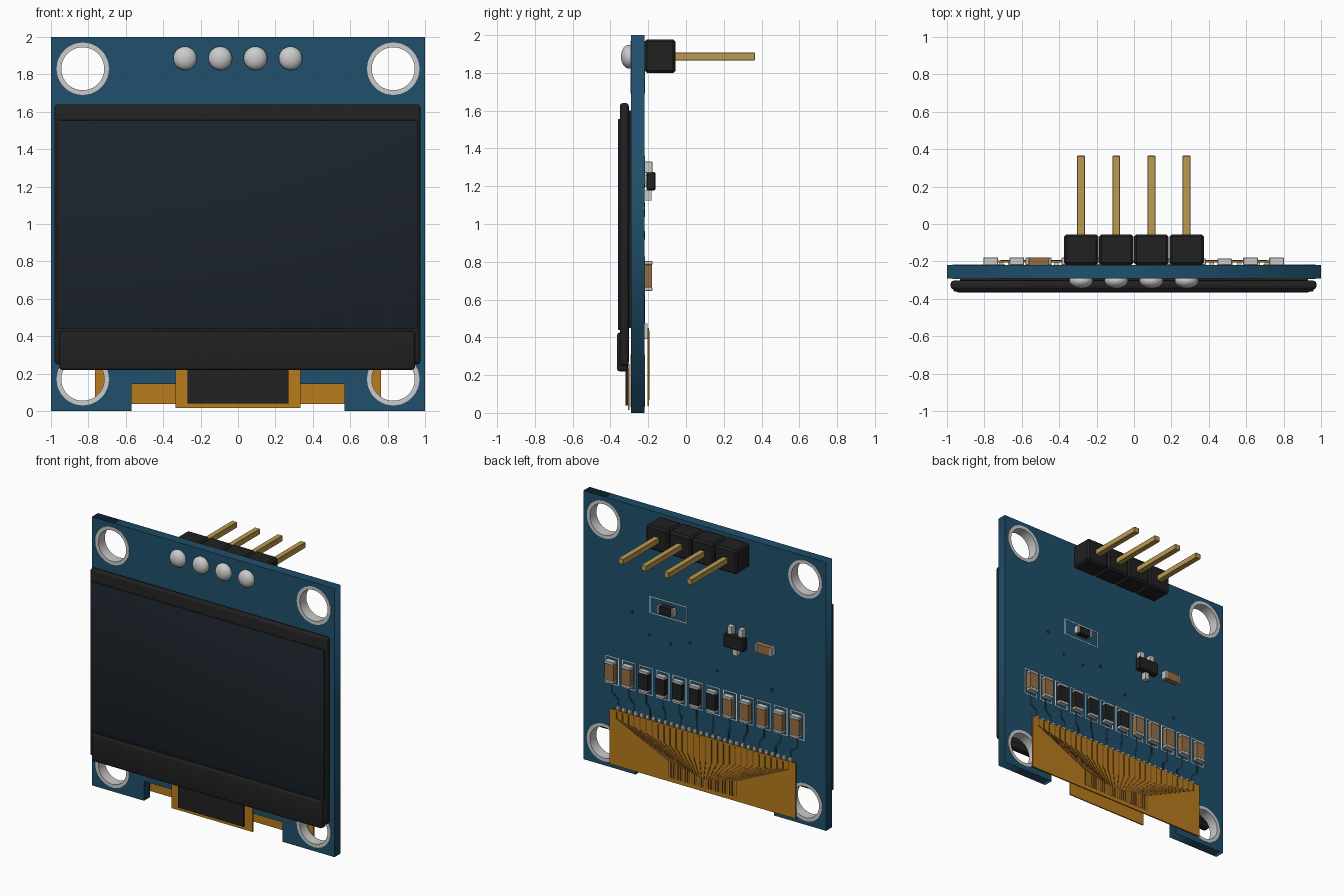
import bpy, bmesh, math
from mathutils import Matrix, Vector

if "Cube" in bpy.data.objects:
    bpy.data.objects.remove(bpy.data.objects["Cube"])


def material(name, rgb):
    m = bpy.data.materials.new(name)
    m.diffuse_color = (*rgb, 1)
    m.use_nodes = True
    m.node_tree.nodes["Principled BSDF"].inputs["Base Color"].default_value = m.diffuse_color
    return m


BLUE = material("board_blue", (0.014, 0.08, 0.15))
TRACE = material("trace_blue", (0.008, 0.03, 0.055))
BLACK = material("black_plastic", (0.015, 0.015, 0.016))
GLASS = material("screen_glass", (0.011, 0.017, 0.024))
ORANGE = material("flex_orange", (0.48, 0.2, 0.012))
BROWN = material("flex_trace", (0.2, 0.085, 0.012))
GOLD = material("pin_gold", (0.51, 0.33, 0.08))
TAN = material("capacitor_tan", (0.3, 0.155, 0.06))
SILVER = material("solder_silver", (0.6, 0.6, 0.6))
WHITE = material("print_white", (0.75, 0.78, 0.8))


def finish(name, bm, mat, smooth=False):
    bmesh.ops.recalc_face_normals(bm, faces=bm.faces[:])
    me = bpy.data.meshes.new(name)
    bm.to_mesh(me)
    bm.free()
    me.materials.append(mat)
    ob = bpy.data.objects.new(name, me)
    bpy.context.collection.objects.link(ob)
    if smooth:
        bpy.ops.object.select_all(action='DESELECT')
        ob.select_set(True)
        bpy.context.view_layer.objects.active = ob
        bpy.ops.object.shade_smooth_by_angle(angle=math.radians(35))
    return ob


def boxes(name, specs, mat, bevel=0.0, segments=2):
    """One object made of boxes given as (x0, x1, y0, y1, z0, z1)."""
    bm = bmesh.new()
    for x0, x1, y0, y1, z0, z1 in specs:
        mid = Vector(((x0 + x1) / 2, (y0 + y1) / 2, (z0 + z1) / 2))
        size = Matrix.Diagonal((x1 - x0, y1 - y0, z1 - z0, 1))
        bmesh.ops.create_cube(bm, size=1, matrix=Matrix.Translation(mid) @ size)
    if bevel:
        bmesh.ops.bevel(bm, geom=bm.edges[:], offset=bevel, segments=segments,
                        profile=0.5, affect='EDGES')
    return finish(name, bm, mat, smooth=bool(bevel))


def ribbons(name, lines, width, y, mat, thick=0.004):
    """Thin raised strips along (x, z) polylines on a plane at y."""
    bm = bmesh.new()
    for line in lines:
        for (xa, za), (xb, zb) in zip(line, line[1:]):
            length = math.hypot(xb - xa, zb - za)
            if length < 1e-5:
                continue
            m = (Matrix.Translation(((xa + xb) / 2, y, (za + zb) / 2))
                 @ Matrix.Rotation(-math.atan2(zb - za, xb - xa), 4, 'Y')
                 @ Matrix.Diagonal((length + width * 0.6, thick, width, 1)))
            bmesh.ops.create_cube(bm, size=1, matrix=m)
    return finish(name, bm, mat)


def circle(cx, cz, r, n=40):
    return [(cx + r * math.cos(2 * math.pi * i / n),
             cz + r * math.sin(2 * math.pi * i / n)) for i in range(n)]


def plate(name, outlines, y0, y1, mat):
    """Flat plate from closed (x, z) outlines; inner outlines become holes."""
    cu = bpy.data.curves.new(name, 'CURVE')
    cu.dimensions, cu.fill_mode = '2D', 'BOTH'
    cu.extrude = (y1 - y0) / 2
    for pts in outlines:
        s = cu.splines.new('POLY')
        s.points.add(len(pts) - 1)
        for p, (x, z) in zip(s.points, pts):
            p.co = (x, z, 0, 1)
        s.use_cyclic_u = True
    cu.materials.append(mat)
    ob = bpy.data.objects.new(name, cu)
    bpy.context.collection.objects.link(ob)
    ob.location.y = (y0 + y1) / 2
    ob.rotation_euler.x = math.pi / 2
    bpy.ops.object.select_all(action='DESELECT')
    ob.select_set(True)
    bpy.context.view_layer.objects.active = ob
    bpy.ops.object.convert(target='MESH')


def frame(x0, x1, z0, z1):
    return [(x0, z0), (x1, z0), (x1, z1), (x0, z1), (x0, z0)]


# Circuit board with notched bottom edge and four plated mounting holes
BACK = -0.22
corners = [(sx * 0.83, z) for sx in (-1, 1) for z in (0.17, 1.83)]
outline = [(-1, 0), (-0.57, 0), (-0.57, 0.145), (0.57, 0.145),
           (0.57, 0), (1, 0), (1, 2), (-1, 2)]
plate("circuit_board", [outline] + [circle(x, z, 0.125) for x, z in corners],
      -0.292, BACK, BLUE)
for i, (x, z) in enumerate(corners):
    plate(f"mounting_ring_{i + 1}", [circle(x, z, 0.14), circle(x, z, 0.115)],
          -0.295, BACK + 0.003, SILVER)

# Display
boxes("display_body", [(-0.98, 0.975, -0.35, -0.303, 0.25, 1.64)], BLACK, 0.016, 3)
boxes("display_screen", [(-0.965, 0.96, -0.36, -0.34, 0.44, 1.555)], GLASS, 0.004)
boxes("display_lower_strip", [(-0.955, 0.945, -0.365, -0.308, 0.22, 0.425)], BLACK, 0.014, 3)
boxes("display_adhesive", [(-0.93, 0.93, -0.305, -0.291, 0.45, 1.6)], BLACK)

# Front flex tab and driver chip
boxes("front_flex", [(-0.335, 0.335, -0.307, -0.298, 0.015, 0.26)], ORANGE)
boxes("driver_chip", [(-0.27, 0.27, -0.319, -0.307, 0.04, 0.25)], BLACK)

# Rear flex with fanned traces and solder pads
boxes("rear_flex", [(-0.765, 0.765, -0.205, -0.195, 0.037, 0.45)], ORANGE)
fan = []
N = 30
for i in range(N):
    t = -1 + 2 * i / (N - 1)
    a = abs(t)
    fan.append([(0.71 * t, 0.435), (0.71 * t, 0.26 + 0.13 * a),
                (0.28 * t, 0.13 + 0.06 * a), (0.28 * t, 0.07)])
ribbons("rear_flex_traces", fan, 0.008, -0.194, BROWN)
pads = [0.71 * (-1 + 2 * i / (N - 1)) for i in range(N)]
boxes("flex_solder_pads", [(x - 0.012, x + 0.012, BACK, -0.205, 0.39, 0.472) for x in pads], SILVER)

# Pin header: housings, pins and solder domes
pin_x = [-0.283 + 0.188 * i for i in range(4)]
boxes("header_housing", [(x - 0.092, x + 0.092, BACK, -0.055, 1.8, 1.978) for x in pin_x],
      BLACK, 0.013, 1)
boxes("header_pins", [(x - 0.021, x + 0.021, -0.3, 0.365, 1.866, 1.908) for x in pin_x],
      GOLD, 0.003, 1)
bm = bmesh.new()
for x in pin_x:
    bmesh.ops.create_uvsphere(bm, u_segments=28, v_segments=16, radius=1, matrix=(
        Matrix.Translation((x, -0.302, 1.886)) @ Matrix.Diagonal((0.063, 0.042, 0.063, 1))))
finish("solder_domes", bm, SILVER, True)


# Surface-mount parts: body plus two metal end caps
def chip(name, x, z, length, width, mat, upright=True, height=0.042):
    h, w, e = length / 2, width / 2, length * 0.13

    def span(a, b, half, top):
        if upright:
            return (x - half, x + half, BACK, top, z + a, z + b)
        return (x + a, x + b, BACK, top, z - half, z + half)
    top = BACK + height
    boxes(name + "_body", [span(-h + e, h - e, w * 0.96, top - 0.002)], mat)
    boxes(name + "_ends", [span(-h, -h + e, w, top), span(h - e, h, w, top)], SILVER, 0.003, 1)


row = [0.762 - 0.1389 * i for i in range(12)]
for i, x in enumerate(row):
    dark = 2 <= i <= 6
    chip(f"{'resistor' if dark else 'capacitor'}_{i + 1}", x, 0.725, 0.16, 0.078,
         BLACK if dark else TAN, height=0.036 if dark else 0.042)
chip("side_capacitor", -0.51, 1.23, 0.14, 0.065, TAN, upright=False)
chip("address_resistor", 0.3, 1.3, 0.13, 0.06, BLACK, upright=False)

# Transistor with three legs
boxes("transistor_body", [(-0.36, -0.19, -0.21, -0.162, 1.178, 1.275)], BLACK, 0.006, 1)
legs = [(-0.32, 1.27, 1.33), (-0.23, 1.27, 1.33), (-0.275, 1.125, 1.18)]
boxes("transistor_legs", [(x - 0.018, x + 0.018, BACK, -0.183, a, b) for x, a, b in legs], SILVER)

# Printed outlines, copper traces and vias on the back
ribbons("printed_outlines", [frame(x - 0.053, x + 0.053, 0.625, 0.825) for x in row]
        + [frame(0.15, 0.45, 1.24, 1.36)], 0.006, BACK, WHITE)
ribbons("board_traces", [[(x, 0.65), (x, 0.56), (x * 0.93, 0.52), (x * 0.93, 0.46)]
                         for x in row], 0.014, BACK, TRACE)
bm = bmesh.new()
for x, z in [(0.46, 1.07), (0.6, 1.2), (0.28, 1.05), (0.12, 1.1), (-0.1, 0.95), (-0.55, 0.93)]:
    bmesh.ops.create_cone(bm, cap_ends=True, segments=12, radius1=0.013, radius2=0.013,
                          depth=0.005, matrix=(Matrix.Translation((x, BACK, z))
                                               @ Matrix.Rotation(math.pi / 2, 4, 'X')))
finish("vias", bm, TRACE)
